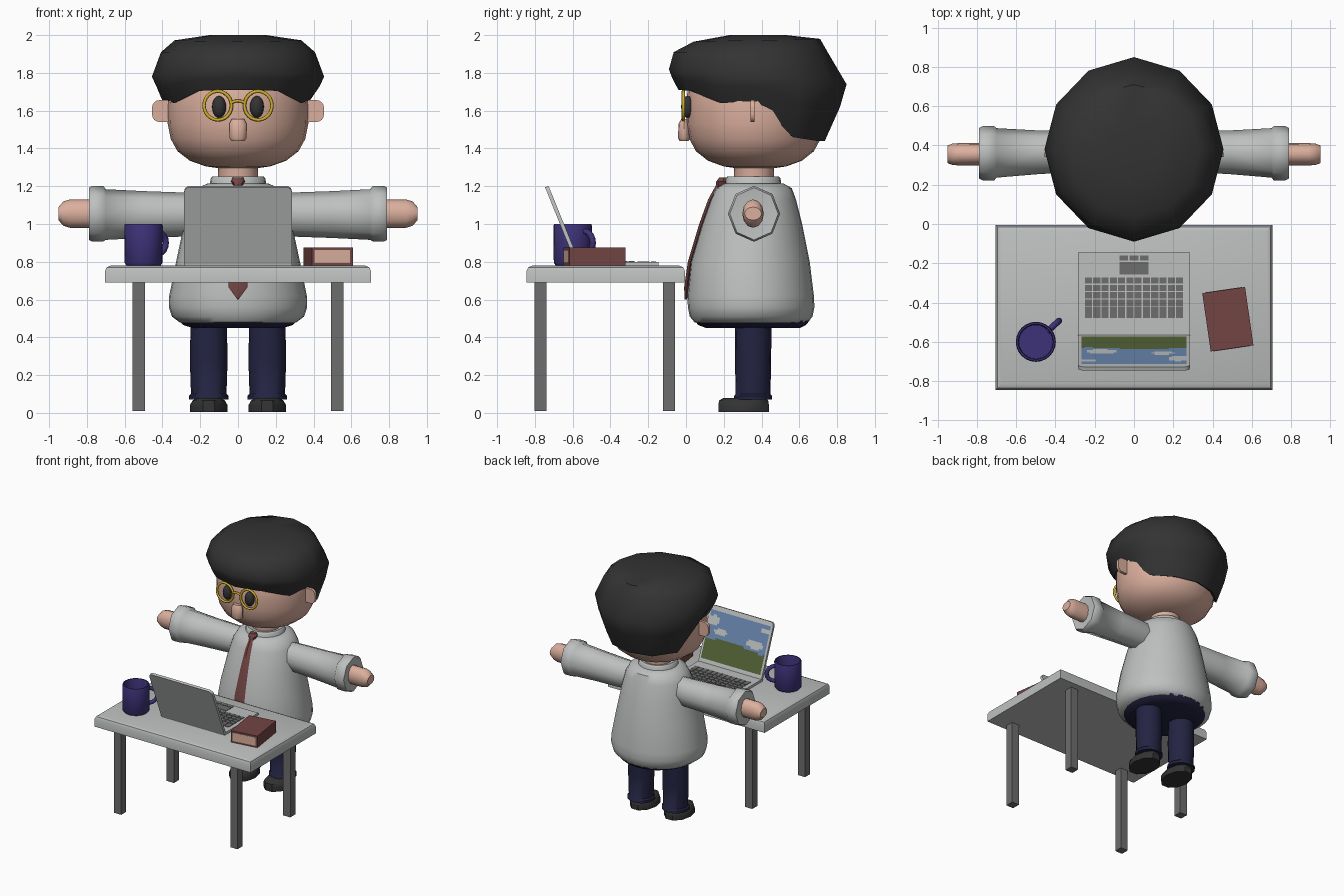
import bpy, bmesh, math
from math import sin, cos, pi, radians
from mathutils import Matrix, Vector

if "Cube" in bpy.data.objects:
    bpy.data.objects.remove(bpy.data.objects["Cube"])


def material(name, *rgb):
    m = bpy.data.materials.new(name)
    m.use_nodes = True
    m.diffuse_color = (*rgb, 1)
    m.node_tree.nodes["Principled BSDF"].inputs["Base Color"].default_value = (*rgb, 1)
    return m


PALE = material("pale_grey", .51, .53, .52)
SKIN = material("skin", .71, .43, .34)
BLACK = material("soft_black", .033, .033, .033)
NAVY = material("navy", .017, .017, .055)
PURPLE = material("purple", .048, .032, .19)
MAROON = material("maroon", .17, .06, .057)
GOLD = material("gold", .64, .43, .025)
DARK = material("dark_grey", .155, .155, .155)
BLUE = material("sky_blue", .14, .24, .43)
GREEN = material("grass_green", .09, .127, .038)


def finish(name, bm, mats, smooth=40, fix=True):
    if fix:
        bmesh.ops.recalc_face_normals(bm, faces=bm.faces)
    me = bpy.data.meshes.new(name)
    bm.to_mesh(me)
    bm.free()
    ob = bpy.data.objects.new(name, me)
    bpy.context.collection.objects.link(ob)
    for m in mats if isinstance(mats, list) else [mats]:
        me.materials.append(m)
    if smooth:
        bpy.ops.object.select_all(action="DESELECT")
        ob.select_set(True)
        bpy.context.view_layer.objects.active = ob
        bpy.ops.object.shade_smooth_by_angle(angle=radians(smooth))
    return ob


def skin(name, rings, mat, smooth=40):
    """Bridge rings of points into a closed solid."""
    bm = bmesh.new()
    loops = [[bm.verts.new(p) for p in ring] for ring in rings]
    for a, b in zip(loops, loops[1:]):
        for i in range(len(a)):
            j = (i + 1) % len(a)
            bm.faces.new((a[i], a[j], b[j], b[i]))
    bm.faces.new(loops[0])
    bm.faces.new(loops[-1])
    return finish(name, bm, mat, smooth)


def loft(name, rings, mat, n=24, place=lambda x, y, t: (x, y, t), smooth=40):
    """Elliptical rings given as (t, centre a, centre b, radius a, radius b)."""
    return skin(name, [[place(a + ra * cos(2 * pi * i / n), b + rb * sin(2 * pi * i / n), t)
                        for i in range(n)] for t, a, b, ra, rb in rings], mat, smooth)


def boxes(name, parts, mat, bevel=0, pick=lambda e: True, seg=2):
    """Boxes given as (size, centre), with chosen edges bevelled."""
    bm = bmesh.new()
    for size, loc in parts:
        bmesh.ops.create_cube(bm, size=1, matrix=Matrix.Translation(loc) @ Matrix.Diagonal((*size, 1)))
    if bevel:
        bmesh.ops.bevel(bm, geom=[e for e in bm.edges if pick(e)], offset=bevel,
                        segments=seg, affect="EDGES", profile=.5)
    return finish(name, bm, mat, 30 if bevel else 0)


def ball(name, loc, scale, mat):
    bm = bmesh.new()
    bmesh.ops.create_uvsphere(bm, u_segments=16, v_segments=10, radius=1,
                              matrix=Matrix.Translation(loc) @ Matrix.Diagonal((*scale, 1)))
    return finish(name, bm, mat, 60)


def tube(name, points, r, mat, closed=False):
    cu = bpy.data.curves.new(name, "CURVE")
    cu.dimensions = "3D"
    cu.bevel_depth, cu.bevel_resolution = r, 2
    sp = cu.splines.new("POLY")
    sp.points.add(len(points) - 1)
    for p, co in zip(sp.points, points):
        p.co = (*co, 1)
    sp.use_cyclic_u = closed
    sp.use_smooth = True
    cu.materials.append(mat)
    ob = bpy.data.objects.new(name, cu)
    bpy.context.collection.objects.link(ob)
    return ob


# Torso, collar, neck and hips
loft("shirt", [(.475, 0, .35, .27, .26), (.48, 0, .345, .31, .3), (.51, 0, .345, .35, .325),
               (.56, 0, .345, .366, .335), (.62, 0, .342, .364, .335), (.8, 0, .34, .328, .315),
               (1, 0, .35, .285, .265), (1.13, 0, .357, .25, .225), (1.19, 0, .36, .215, .2),
               (1.215, 0, .36, .16, .155)], PALE, 32)
loft("collar", [(1.19, 0, .355, .15, .15), (1.24, 0, .355, .146, .146), (1.252, 0, .355, .135, .135),
                (1.245, 0, .355, .11, .11)], PALE)
loft("neck", [(1.2, 0, .36, .105, .105), (1.28, 0, .36, .105, .105), (1.35, 0, .36, .115, .115)], SKIN)
loft("hips", [(.45, 0, .355, .24, .25), (.465, 0, .35, .29, .285), (.49, 0, .35, .315, .305)], NAVY)

# Tie
loft("tie", [(.6, 0, -.001, .003, .006), (.665, 0, .004, .05, .014), (.8, 0, .024, .045, .014),
             (1, 0, .084, .034, .014), (1.13, 0, .131, .026, .014), (1.21, 0, .175, .02, .014)], MAROON, 4)
loft("tie_knot", [(1.2, 0, .19, .022, .03), (1.225, 0, .195, .037, .035), (1.245, 0, .2, .028, .025)], MAROON, 8)

# Arms, hands, legs, shoes, ears and eyewear, one set for each side
for s, side in ((1, "left"), (-1, "right")):
    def sideways(a, b, t, s=s):
        return (s * t, a, b)
    loft(side + "_sleeve", [(.08, .36, 1.06, .09, .1), (.3, .37, 1.05, .105, .117), (.5, .365, 1.05, .112, .124),
                            (.7, .362, 1.05, .126, .134), (.712, .36, 1.054, .138, .146),
                            (.77, .36, 1.054, .138, .148), (.79, .36, 1.054, .128, .138),
                            (.785, .36, 1.054, .08, .1)], PALE, 8, sideways, 50)
    loft(side + "_hand", [(.75, .355, 1.055, .056, .075), (.89, .355, 1.055, .057, .075),
                          (.925, .355, 1.055, .054, .064), (.95, .355, 1.055, .045, .035)], SKIN, 12, sideways)
    x = s * .155
    loft(side + "_trouser_leg", [(.07, x, .355, .105, .1), (.09, x, .355, .105, .1), (.1, x, .355, .094, .092),
                                 (.28, x, .355, .1, .096), (.47, x, .355, .096, .097)], NAVY, 16)
    loft(side + "_shoe", [(.005, x, .305, .1, .14), (.04, x, .305, .1, .141), (.065, x, .305, .086, .137),
                          (.078, x, .31, .065, .12)], BLACK, 10)
    ear = boxes(side + "_ear", [((.13, .022, .116), (s * .39, .352, 1.598))], SKIN, .04,
                lambda e, s=s: abs((e.verts[0].co - e.verts[1].co).y) > .01 and e.verts[0].co.x * s > .4, 4)
    ball(side + "_eye", (s * .1, .008, 1.62), (.037, .034, .058), BLACK)
    tube(side + "_glasses_rim", [(s * .107 + .073 * cos(k * pi / 12), -.014, 1.627 + .076 * sin(k * pi / 12))
                                 for k in range(24)], .009, GOLD, True)
tube("glasses_bridge", [(.036 * k, -.016, 1.652 - .01 * k * k) for k in (-1, -.5, 0, .5, 1)], .008, GOLD)

# Head and nose
loft("head", [(z, 0, .365, r, r * .975) for z, r in
              ((1.295, .1), (1.305, .17), (1.335, .255), (1.385, .32), (1.45, .356), (1.53, .372),
               (1.62, .374), (1.72, .365), (1.82, .32), (1.88, .2))], SKIN, 24)
loft("nose", [(1.44, 0, -.01, .034, .024), (1.455, 0, -.01, .046, .032), (1.53, 0, -.01, .046, .03),
              (1.555, 0, -.005, .034, .02)], SKIN, 12)

# Hair: the lower edge drops from the brow to the nape
EDGE_Z = (1.71, 1.705, 1.64, 1.65, 1.46, 1.44, 1.44)
EDGE_R = (.42, .415, .39, .375, .37, .36, .355)
hair = [[] for _ in range(7)]
for i in range(12):
    k = min(i, 12 - i)
    f, low, r, a = k / 6, EDGE_Z[k], EDGE_R[k], i * pi / 6
    wide_z, wide_r = 1.82 - .08 * f, .47 - .014 * sin(f * pi)
    column = [(.28, low + .04), (r, low), (r + .7 * (wide_r - r), low + .6 * (wide_z - low)),
              (wide_r, wide_z), (.445 - .075 * f, 1.91), (.34 - .01 * f, 1.965 + .015 * f), (.15, 2)]
    for ring, (rad, z) in zip(hair, column):
        ring.append((rad * sin(a), .38 - rad * cos(a), z))
skin("hair", hair, BLACK, 50)

# Table
boxes("table_top", [((1.41, .84, .09), (0, -.425, .735))], PALE, .032,
      lambda e: all(v.co.z > .77 for v in e.verts))
boxes("table_legs", [((.065, .065, .68), (x, y, .35)) for x in (-.525, .525) for y in (-.77, -.09)], DARK)

# Laptop base, keys and touchpad
boxes("laptop_base", [((.57, .43, .02), (0, -.361, .789))], PALE)
keys = [((.036, .032, .006), (-.232 + .0422 * c, -.288 - .0375 * r, .8)) for r in range(4) for c in range(12)]
keys += [((.036, .058, .006), (-.232 + .0422 * c, -.45, .8)) for c in range(12)]
boxes("laptop_keys", keys, DARK)
boxes("touchpad", [((.15, .065, .004), (0, -.225, .8))] +
      [((.044, .026, .004), (.053 * c, -.173, .8)) for c in (-1, 0, 1)], DARK)

# Laptop lid, leaning back from its hinge
lean = Matrix.Translation((0, -.572, .79)) @ Matrix.Rotation(radians(22), 4, "X")
lid = boxes("laptop_lid", [((.57, .02, .44), (0, 0, .22))], PALE, .03,
            lambda e: all(v.co.z > .4 for v in e.verts) and abs((e.verts[0].co - e.verts[1].co).y) > .01, 4)
lid.matrix_world = lean

# Screen picture: grass below, sky above, clouds between
bm = bmesh.new()
bmesh.ops.create_grid(bm, x_segments=36, y_segments=24, size=1)
bmesh.ops.reverse_faces(bm, faces=bm.faces)
for face in bm.faces:
    u, v, _ = face.calc_center_median()
    clouds = ((-.62, .1, .3, .16), (-.9, .75, .2, .12), (.55, .2, .22, .12), (.85, .6, .2, .2))
    if v < -.14 + .07 * sin(3 * u + 1):
        face.material_index = 1
    elif any(((u - a) / w) ** 2 + ((v - b) / h) ** 2 < 1 for a, b, w, h in clouds):
        face.material_index = 2
for vert in bm.verts:
    vert.co = Vector((vert.co.x * .268, .0125, .22 + vert.co.y * .185))
finish("laptop_screen", bm, [BLUE, GREEN, PALE], 0, False).matrix_world = lean

# Mug with a hollow top and a handle
loft("mug", [(.78, -.5, -.6, .09, .09)] + [(z, -.5, -.6, r, r) for z, r in
     ((.795, .1), (.99, .102), (1, .098), (1, .09), (.99, .087), (.82, .085))], PURPLE, 24)
d = Vector((.74, .67, 0))
tube("mug_handle", [Vector((-.5, -.6, .9)) + d * (.09 + .07 * cos(t)) + Vector((0, 0, .062 * sin(t)))
                    for t in [radians(a) for a in range(-100, 101, 20)]], .016, PURPLE)

# Book with pages showing at both ends
turn = Matrix.Translation((.478, -.485, .828)) @ Matrix.Rotation(radians(8.2), 4, "Z")
boxes("book_cover", [((.22, .3, .095), (0, 0, 0))], MAROON).matrix_world = turn
boxes("book_pages", [((.19, .004, .068), (0, y, 0)) for y in (-.15, .15)], SKIN).matrix_world = turn
